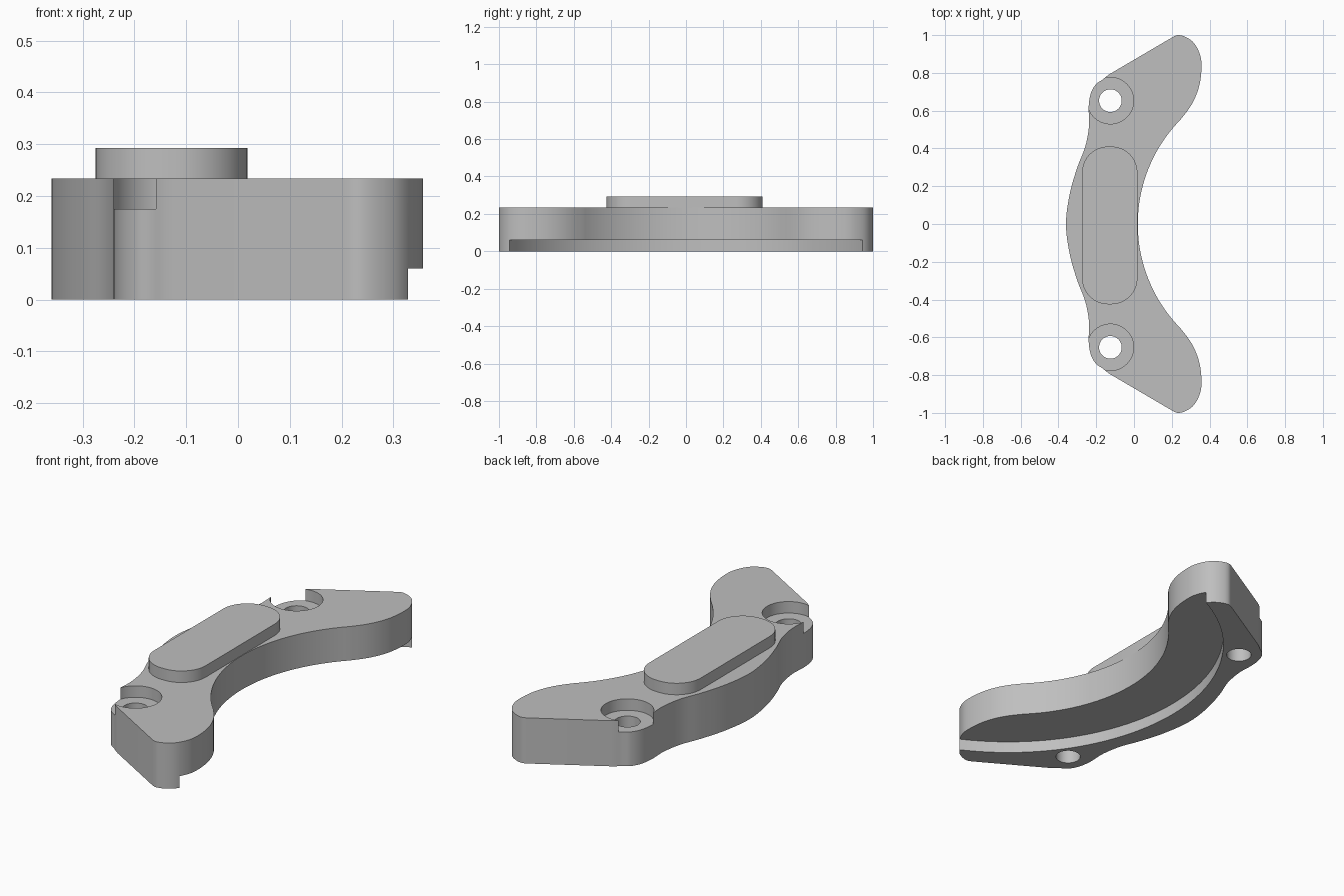
import bpy, bmesh, math
from mathutils import Vector

cube = bpy.data.objects.get("Cube")
if cube:
    bpy.data.objects.remove(cube, do_unlink=True)

grey = bpy.data.materials.new("plain grey")
grey.use_nodes = True
COLOUR = (0.52, 0.52, 0.52, 1)
grey.diffuse_color = COLOUR
grey.node_tree.nodes["Principled BSDF"].inputs["Base Color"].default_value = COLOUR

TOP, PAD_TOP, STEP, BORE_FLOOR = 0.234, 0.293, 0.06, 0.175
HOLE_X, HOLE_Y = -0.125, 0.653


def arc(cx, cy, r, a0, a1, n):
    """Points on an arc, angles in degrees."""
    angles = [math.radians(a0 + (a1 - a0) * i / n) for i in range(n + 1)]
    return [Vector((cx + r * math.cos(a), cy + r * math.sin(a))) for a in angles]


def spline(points, n=6):
    """Smooth curve through the points, leaving out the first and last."""
    p = [Vector(q) for q in points]
    out = []
    for a, b, c, d in zip(p, p[1:], p[2:], p[3:]):
        for i in range(n):
            t = i / n
            out.append(0.5 * (2 * b + (c - a) * t + (2 * a - 5 * b + 4 * c - d) * t ** 2
                              + (3 * b - a - 3 * c + d) * t ** 3))
    return out + [p[-2]]


def prism(name, outline, z0, z1):
    """Extrude a flat outline from z0 to z1."""
    bm = bmesh.new()
    face = bm.faces.new([bm.verts.new((p[0], p[1], z0)) for p in outline])
    new = bmesh.ops.extrude_face_region(bm, geom=[face])["geom"]
    for v in new:
        if isinstance(v, bmesh.types.BMVert):
            v.co.z = z1
    bmesh.ops.recalc_face_normals(bm, faces=bm.faces)
    mesh = bpy.data.meshes.new(name)
    bm.to_mesh(mesh)
    bm.free()
    mesh.materials.append(grey)
    obj = bpy.data.objects.new(name, mesh)
    bpy.context.collection.objects.link(obj)
    return obj


def cut(target, name, cx, cy, r, z0, z1, n):
    """Subtract an upright cylinder from the target."""
    cutter = prism(name, arc(cx, cy, r, 0, 360, n)[:-1], z0, z1)
    mod = target.modifiers.new(name, "BOOLEAN")
    mod.operation, mod.solver, mod.object = "DIFFERENCE", "EXACT", cutter
    bpy.context.view_layer.objects.active = target
    bpy.ops.object.modifier_apply(modifier=name)
    bpy.data.objects.remove(cutter, do_unlink=True)


# Half of the curved bracket outline, from inner middle to outer middle
inner = arc(0.807, 0, 0.787, 180, 135.5, 28)
lobe = spline([(0.19, 0.5), (0.257, 0.566), (0.312, 0.645), (0.345, 0.73), (0.357, 0.82),
               (0.35, 0.895), (0.31, 0.966), (0.24, 1.0), (0.185, 0.978), (0.1, 0.928)])
boss = spline([(0.0, 0.87), (-0.125, 0.796), (-0.167, 0.764), (-0.203, 0.738),
               (-0.229, 0.69), (-0.24, 0.62), (-0.238, 0.52), (-0.258, 0.41),
               (-0.3, 0.3), (-0.34, 0.16), (-0.36, 0), (-0.34, -0.16)])
half = inner + lobe + boss
mirrored = [Vector((p.x, -p.y)) for p in reversed(half[1:-1])]
body = prism("bracket_body", half + mirrored, 0, TOP)

# Curved relief under the inner side
cut(body, "relief_cutter", 0.807, 0, 1.057, -0.1, STEP, 256)

# Counterbored screw holes
for side in (-1, 1):
    cut(body, "hole_cutter", HOLE_X, side * HOLE_Y, 0.06, -0.1, 0.4, 48)
    cut(body, "counterbore_cutter", HOLE_X, side * HOLE_Y, 0.123, BORE_FLOOR, 0.4, 64)

# Raised pad with rounded ends
R = 0.138
pad_outline = []
for cx, cy, start in ((0.018 - R, 0.41 - R, 0), (-0.275 + R, 0.41 - R, 90),
                      (-0.275 + R, -0.425 + R, 180), (0.018 - R, -0.425 + R, 270)):
    pad_outline += arc(cx, cy, R, start, start + 90, 16)
pad = prism("raised_pad", pad_outline, TOP - 0.01, PAD_TOP)

# Smooth curved walls, keeping hard edges
bpy.ops.object.select_all(action="DESELECT")
for obj in (body, pad):
    obj.select_set(True)
bpy.context.view_layer.objects.active = body
bpy.ops.object.shade_smooth_by_angle(angle=math.radians(30))
